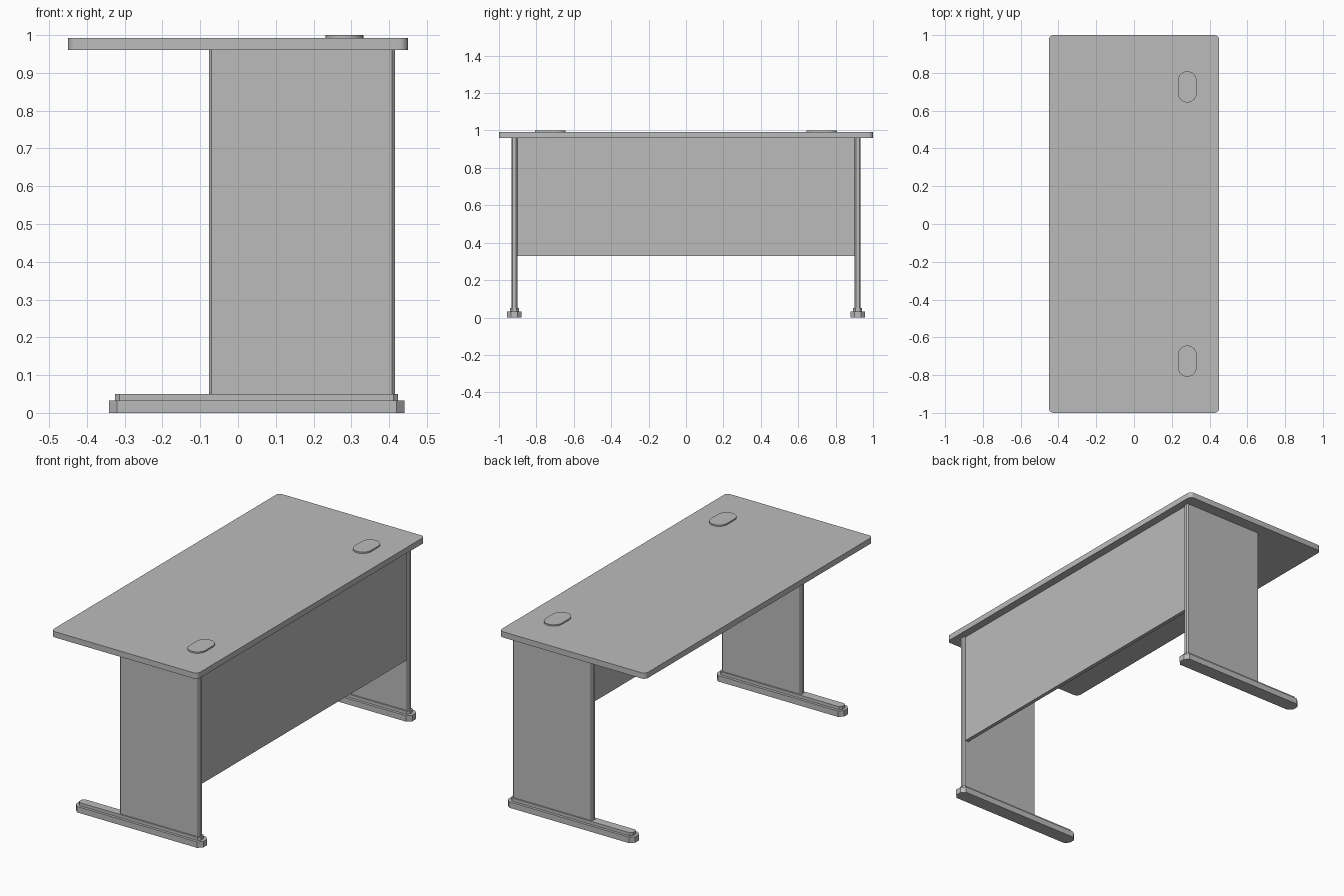
import bpy, bmesh, math

if "Cube" in bpy.data.objects:
    bpy.data.objects.remove(bpy.data.objects["Cube"])

grey = bpy.data.materials.new("mid grey")
grey.diffuse_color = (0.5, 0.5, 0.5, 1)
grey.use_nodes = True
grey.node_tree.nodes["Principled BSDF"].inputs["Base Color"].default_value = grey.diffuse_color


def slab(name, x, y, z, r=0.0, seg=1):
    """Box from (min, max) ranges with its vertical edges rounded or chamfered."""
    bm = bmesh.new()
    bmesh.ops.create_cube(bm, size=1)
    for v in bm.verts:
        v.co = [a + (b - a) * (c + 0.5) for (a, b), c in zip((x, y, z), v.co)]
    if r:
        upright = [e for e in bm.edges
                   if abs(e.verts[0].co.z - e.verts[1].co.z) > 1e-5]
        bmesh.ops.bevel(bm, geom=upright, offset=r, segments=seg,
                        profile=0.5, affect='EDGES')
    return finish(name, bm)


def pill(name, cx, cy, w, length, z0, z1, seg=12):
    """Plate with semicircular ends, long in y."""
    bm = bmesh.new()
    r, h = w / 2, (length - w) / 2
    ring = []
    for end in (0, 1):
        for i in range(seg + 1):
            a = math.pi * (end + i / seg)
            ring.append(bm.verts.new((cx + r * math.cos(a),
                                      cy + (h if end == 0 else -h) + r * math.sin(a), z0)))
    base = bm.faces.new(ring)
    top = bmesh.ops.extrude_face_region(bm, geom=[base])
    for v in top["geom"]:
        if isinstance(v, bmesh.types.BMVert):
            v.co.z = z1
    return finish(name, bm)


def finish(name, bm):
    bmesh.ops.recalc_face_normals(bm, faces=bm.faces)
    me = bpy.data.meshes.new(name)
    bm.to_mesh(me)
    bm.free()
    me.materials.append(grey)
    ob = bpy.data.objects.new(name, me)
    bpy.context.collection.objects.link(ob)
    bpy.ops.object.select_all(action='DESELECT')
    ob.select_set(True)
    bpy.context.view_layer.objects.active = ob
    bpy.ops.object.shade_smooth_by_angle(angle=math.radians(30))
    return ob


# Worktop with rounded corners
slab("tabletop", (-0.45, 0.45), (-1, 1), (0.96, 0.992), 0.024, 5)

# Modesty panel between the legs
slab("modesty_panel", (0.385, 0.406), (-0.904, 0.904), (0.33, 0.961))

# Leg panels, stepped feet and cable covers at both ends
for side, s in (("front", -1), ("back", 1)):
    c = s * 0.918
    slab(side + "_leg", (-0.077, 0.415), (c - 0.016, c + 0.016), (0.049, 0.961), 0.007)
    slab(side + "_foot", (-0.342, 0.441), (c - 0.039, c + 0.039), (0, 0.033), 0.022)
    slab(side + "_foot_cap", (-0.326, 0.423), (c - 0.024, c + 0.024), (0.032, 0.05), 0.012)
    pill(side + "_cable_cover", 0.282, s * 0.726, 0.1, 0.165, 0.99, 1.0)
